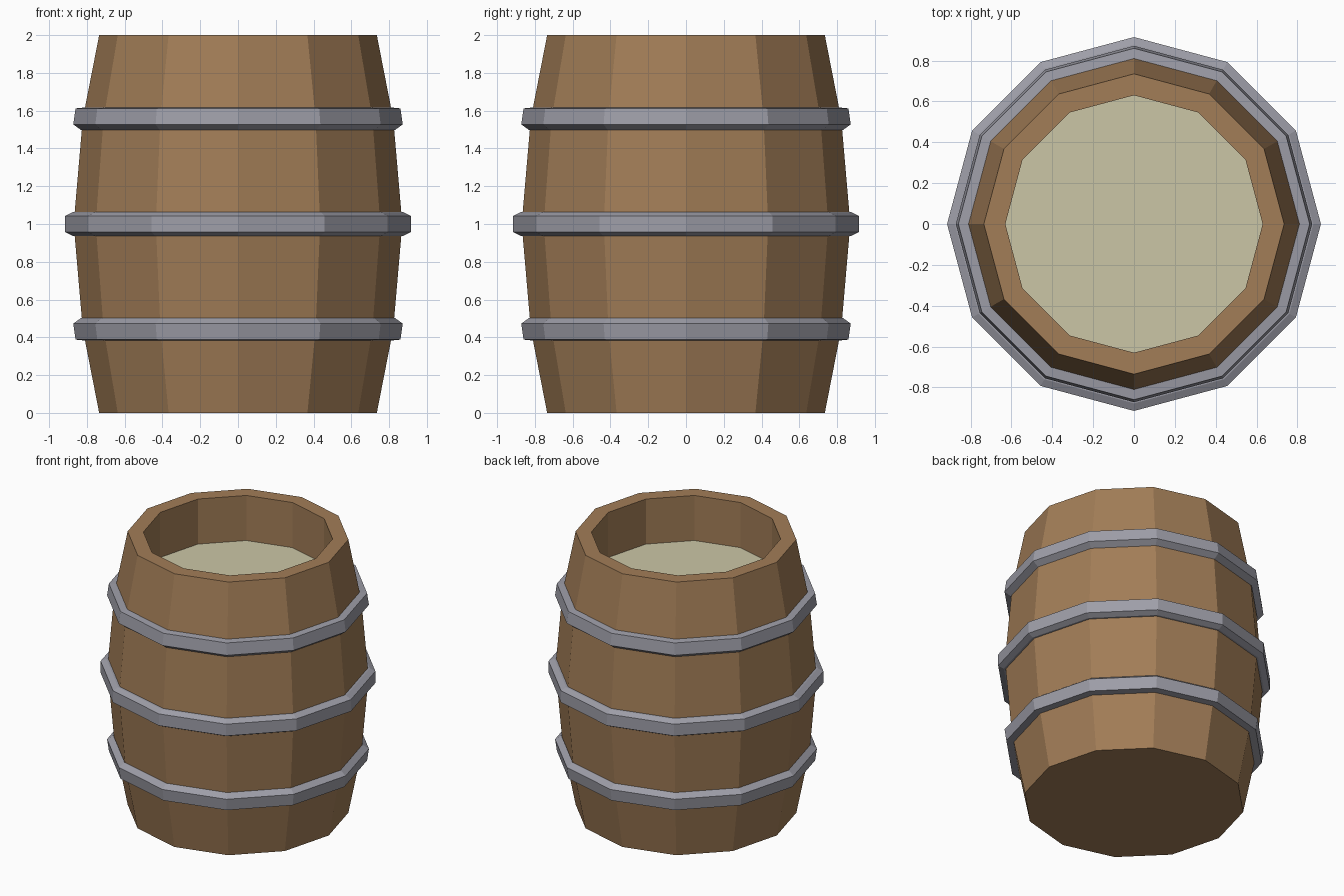
import bpy, bmesh, math

if "Cube" in bpy.data.objects:
    bpy.data.objects.remove(bpy.data.objects["Cube"])

SIDES = 12


def material(name, rgb):
    m = bpy.data.materials.new(name)
    m.diffuse_color = (*rgb, 1.0)
    m.use_nodes = True
    m.node_tree.nodes["Principled BSDF"].inputs["Base Color"].default_value = m.diffuse_color
    return m


wood = material("brown wood", (0.36, 0.205, 0.095))
iron = material("grey iron", (0.34, 0.34, 0.39))
liquid = material("pale liquid", (0.60, 0.565, 0.38))


def lathe(name, profile, mat, closed=False, cap_start=False):
    """Revolve a (radius, z) profile into a flat-shaded 12-sided solid."""
    bm = bmesh.new()
    rings = []
    for r, z in profile:
        rings.append([bm.verts.new((r * math.cos(2 * math.pi * i / SIDES),
                                    r * math.sin(2 * math.pi * i / SIDES), z))
                      for i in range(SIDES)])
    pairs = list(zip(rings, rings[1:]))
    if closed:
        pairs.append((rings[-1], rings[0]))
    for a, b in pairs:
        for i in range(SIDES):
            j = (i + 1) % SIDES
            bm.faces.new((a[i], a[j], b[j], b[i]))
    if cap_start:
        bm.faces.new(rings[0][::-1])
    mesh = bpy.data.meshes.new(name)
    bm.to_mesh(mesh)
    bm.free()
    mesh.materials.append(mat)
    obj = bpy.data.objects.new(name, mesh)
    bpy.context.collection.objects.link(obj)
    return obj


# Staves, rim and inner wall
lathe("barrel_body", [(0.735, 0), (0.822, 0.445), (0.87, 1.0), (0.822, 1.555),
                      (0.735, 2.0), (0.63, 2.0), (0.63, 1.67)], wood, cap_start=True)

# Liquid surface inside the rim
bm = bmesh.new()
bm.faces.new([bm.verts.new((0.63 * math.cos(2 * math.pi * i / SIDES),
                            0.63 * math.sin(2 * math.pi * i / SIDES), 1.67))
              for i in range(SIDES)])
mesh = bpy.data.meshes.new("liquid_surface")
bm.to_mesh(mesh)
bm.free()
mesh.materials.append(liquid)
bpy.context.collection.objects.link(bpy.data.objects.new("liquid_surface", mesh))

# Iron hoops: the upper hoop is the lower one mirrored about z = 1
lower = [(0.80, 0.382), (0.86, 0.388), (0.872, 0.473), (0.83, 0.503)]
upper = [(r, 2 - z) for r, z in reversed(lower)]
middle = [(0.86, 0.936), (0.878, 0.938), (0.915, 0.957),
          (0.915, 1.043), (0.878, 1.062), (0.86, 1.064)]
for name, prof in (("lower_hoop", lower), ("middle_hoop", middle), ("upper_hoop", upper)):
    lathe(name, prof, iron, closed=True)
